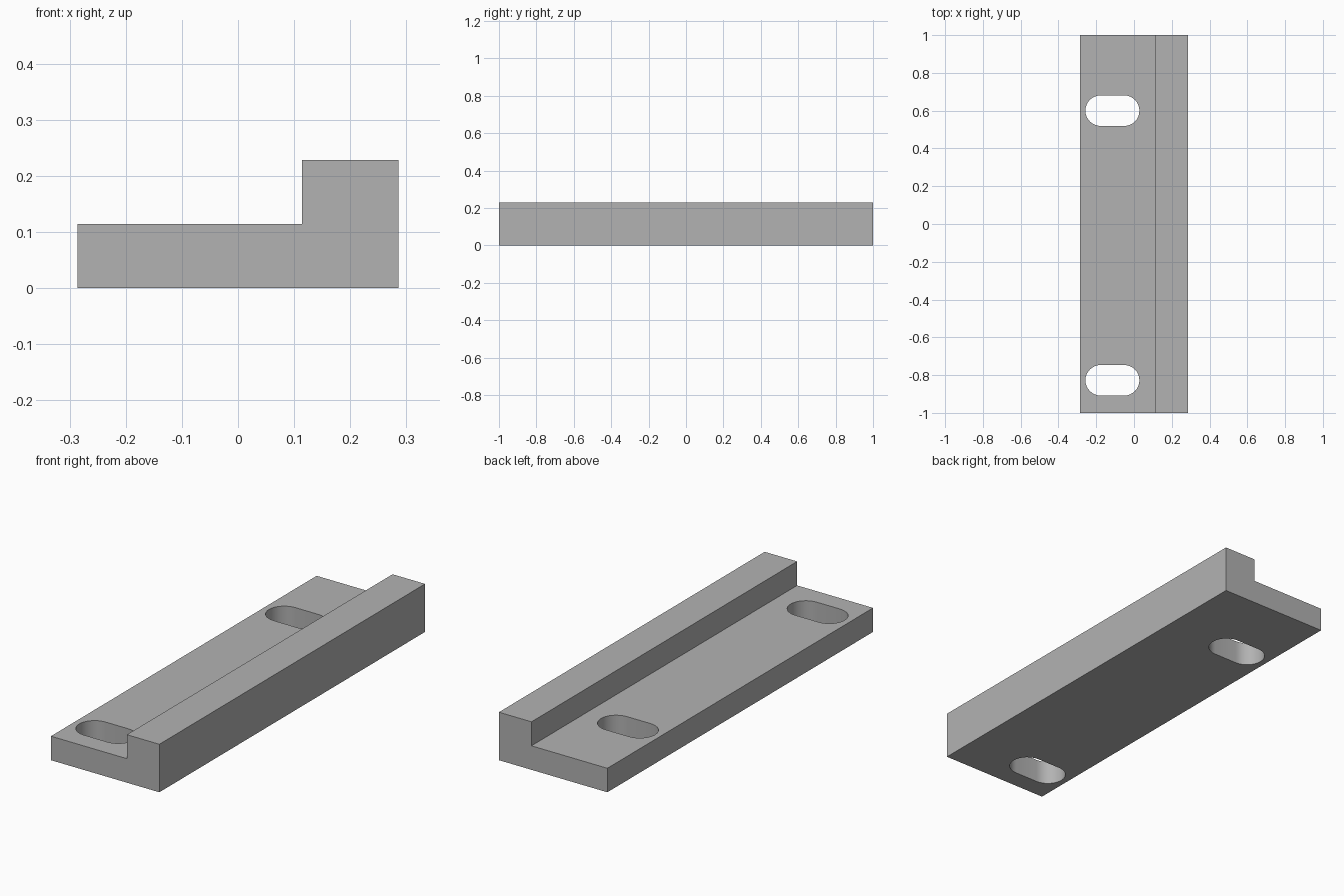
import bpy, bmesh
from math import pi, cos, sin, radians

cube = bpy.data.objects.get("Cube")
if cube:
    bpy.data.objects.remove(cube, do_unlink=True)

HALF_W, HALF_L = 0.2857, 1.0
BASE_H, RAIL_H, STEP_X = 0.1143, 0.2286, 0.1143
SLOT_X, SLOT_HALF, SLOT_R = -0.1143, 0.1429, 0.081
SLOT_YS = (0.6, -0.8275)

grey = bpy.data.materials.new("plain grey")
grey.use_nodes = True
COLOUR = (0.448, 0.448, 0.448, 1)
grey.diffuse_color = COLOUR
grey.node_tree.nodes["Principled BSDF"].inputs["Base Color"].default_value = COLOUR


def extrude_profile(name, points, direction):
    """Solid made by sweeping a closed outline along a vector."""
    bm = bmesh.new()
    face = bm.faces.new([bm.verts.new(p) for p in points])
    swept = bmesh.ops.extrude_face_region(bm, geom=[face])["geom"]
    verts = [g for g in swept if isinstance(g, bmesh.types.BMVert)]
    bmesh.ops.translate(bm, verts=verts, vec=direction)
    bmesh.ops.recalc_face_normals(bm, faces=bm.faces)
    mesh = bpy.data.meshes.new(name)
    bm.to_mesh(mesh)
    bm.free()
    mesh.materials.append(grey)
    obj = bpy.data.objects.new(name, mesh)
    bpy.context.collection.objects.link(obj)
    return obj


def slot_outline(y, z, steps=16):
    """Rounded slot lying along x."""
    reach = SLOT_HALF - SLOT_R
    points = []
    for side, start in ((1, -pi / 2), (-1, pi / 2)):
        for i in range(steps + 1):
            a = start + pi * i / steps
            points.append((SLOT_X + side * reach + SLOT_R * cos(a), y + SLOT_R * sin(a), z))
    return points


# Stepped bar: flat base with a raised rail along one edge
profile = [(-HALF_W, 0), (HALF_W, 0), (HALF_W, RAIL_H),
           (STEP_X, RAIL_H), (STEP_X, BASE_H), (-HALF_W, BASE_H)]
bar = extrude_profile("stepped_bar", [(x, -HALF_L, z) for x, z in profile], (0, 2 * HALF_L, 0))

# Mounting slots cut through the base
bpy.context.view_layer.objects.active = bar
for y in SLOT_YS:
    cutter = extrude_profile("slot_cutter", slot_outline(y, -0.1), (0, 0, 0.4))
    cutter.hide_render = True
    cut = bar.modifiers.new("slot", "BOOLEAN")
    cut.operation, cut.solver, cut.object = "DIFFERENCE", "EXACT", cutter
    bpy.ops.object.modifier_apply(modifier=cut.name)
    bpy.data.objects.remove(cutter, do_unlink=True)

# Smooth slot walls, crisp edges elsewhere
bpy.ops.object.select_all(action="DESELECT")
bar.select_set(True)
bpy.ops.object.shade_smooth_by_angle(angle=radians(30))
